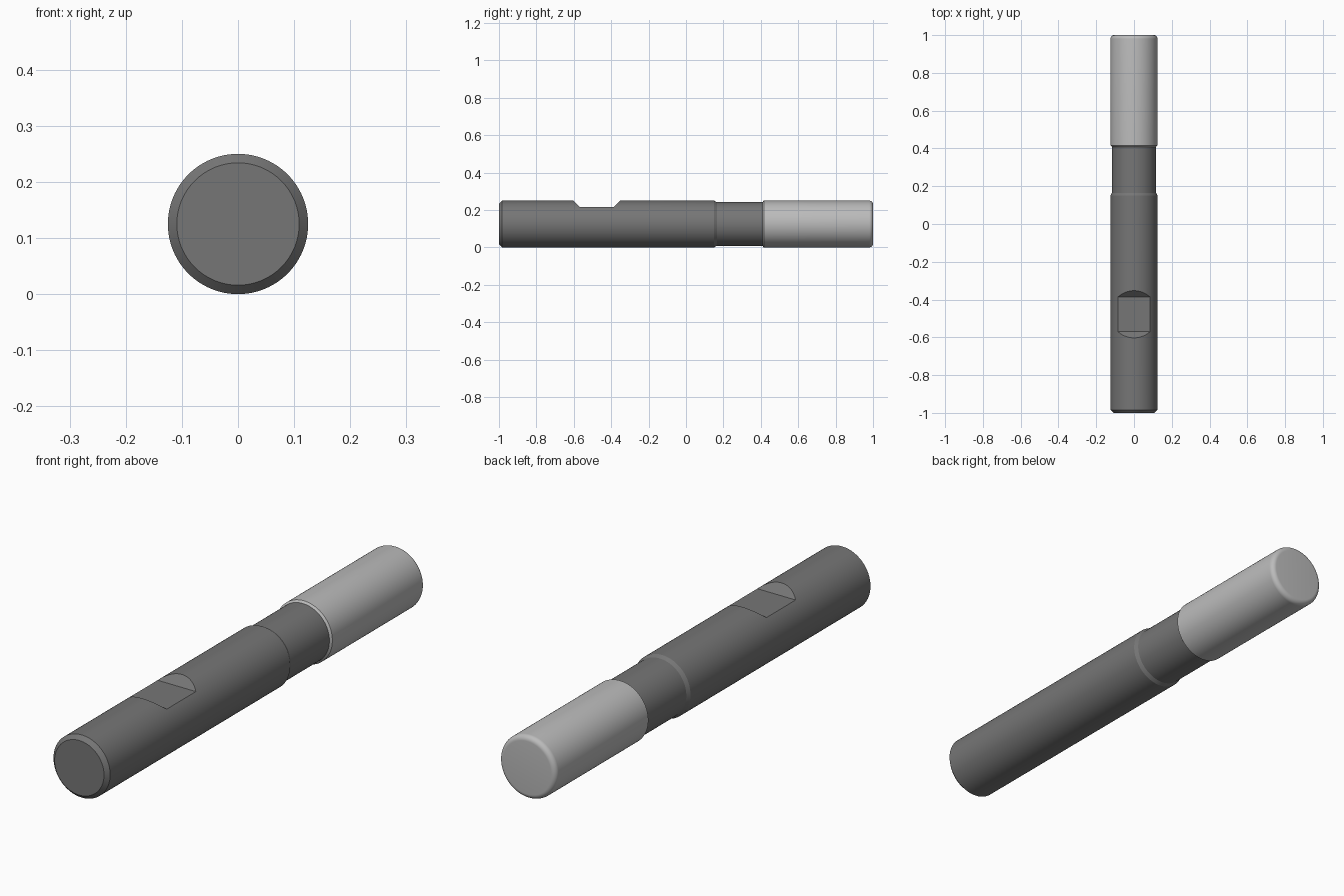
import bpy, bmesh
from math import sin, cos, pi, radians

if "Cube" in bpy.data.objects:
    bpy.data.objects.remove(bpy.data.objects["Cube"])

R = 0.125      # tool radius, also the height of its axis
NECK = 0.117
SIDES = 96


def material(name, v):
    m = bpy.data.materials.new(name)
    m.diffuse_color = (v, v, v, 1)
    m.use_nodes = True
    m.node_tree.nodes["Principled BSDF"].inputs["Base Color"].default_value = m.diffuse_color
    return m


def add_object(name, bm, mat=None):
    bmesh.ops.recalc_face_normals(bm, faces=bm.faces)
    me = bpy.data.meshes.new(name)
    bm.to_mesh(me)
    bm.free()
    ob = bpy.data.objects.new(name, me)
    bpy.context.collection.objects.link(ob)
    if mat:
        me.materials.append(mat)
    return ob


def lathe(name, profile, mat):
    """Turn a (y, radius) profile round the tool axis and cap both ends."""
    bm = bmesh.new()
    rings = [[bm.verts.new((r * sin(2 * pi * i / SIDES), y, R + r * cos(2 * pi * i / SIDES)))
              for i in range(SIDES)] for y, r in profile]
    for a, b in zip(rings, rings[1:]):
        for i in range(SIDES):
            j = (i + 1) % SIDES
            bm.faces.new((a[i], a[j], b[j], b[i]))
    bm.faces.new(rings[0])
    bm.faces.new(rings[-1])
    return add_object(name, bm, mat)


def smooth(ob):
    bpy.ops.object.select_all(action='DESELECT')
    bpy.context.view_layer.objects.active = ob
    ob.select_set(True)
    bpy.ops.object.shade_smooth_by_angle(angle=radians(28))


# Shank with chamfered end, running into the slimmer neck
shank = lathe("shank", [(-1, 0.109), (-0.984, R), (0.15, R), (0.165, NECK), (0.41, NECK)],
              material("dark_steel", 0.18))

# Clamping flat: trapezoid cutter with 45 degree ends
bm = bmesh.new()
section = [(-0.57, 0.217), (-0.386, 0.217), (-0.303, 0.3), (-0.653, 0.3)]
face = bm.faces.new([bm.verts.new((-0.2, y, z)) for y, z in section])
ext = bmesh.ops.extrude_face_region(bm, geom=[face])
bmesh.ops.translate(bm, vec=(0.4, 0, 0),
                    verts=[v for v in ext["geom"] if isinstance(v, bmesh.types.BMVert)])
cutter = add_object("flat_cutter", bm)
cutter.hide_render = True
mod = shank.modifiers.new("clamping_flat", 'BOOLEAN')
mod.operation, mod.solver, mod.object = 'DIFFERENCE', 'EXACT', cutter
bpy.context.view_layer.objects.active = shank
bpy.ops.object.modifier_apply(modifier=mod.name)
bpy.data.objects.remove(cutter)
smooth(shank)

# Cutting head with rounded tip corner
C = 0.02
tip = [(1 - C + C * sin(a), R - C + C * cos(a)) for a in (i * pi / 16 for i in range(9))]
head = lathe("cutting_head", [(0.408, NECK - 0.001), (0.416, R)] + tip,
             material("light_steel", 0.5))
smooth(head)
